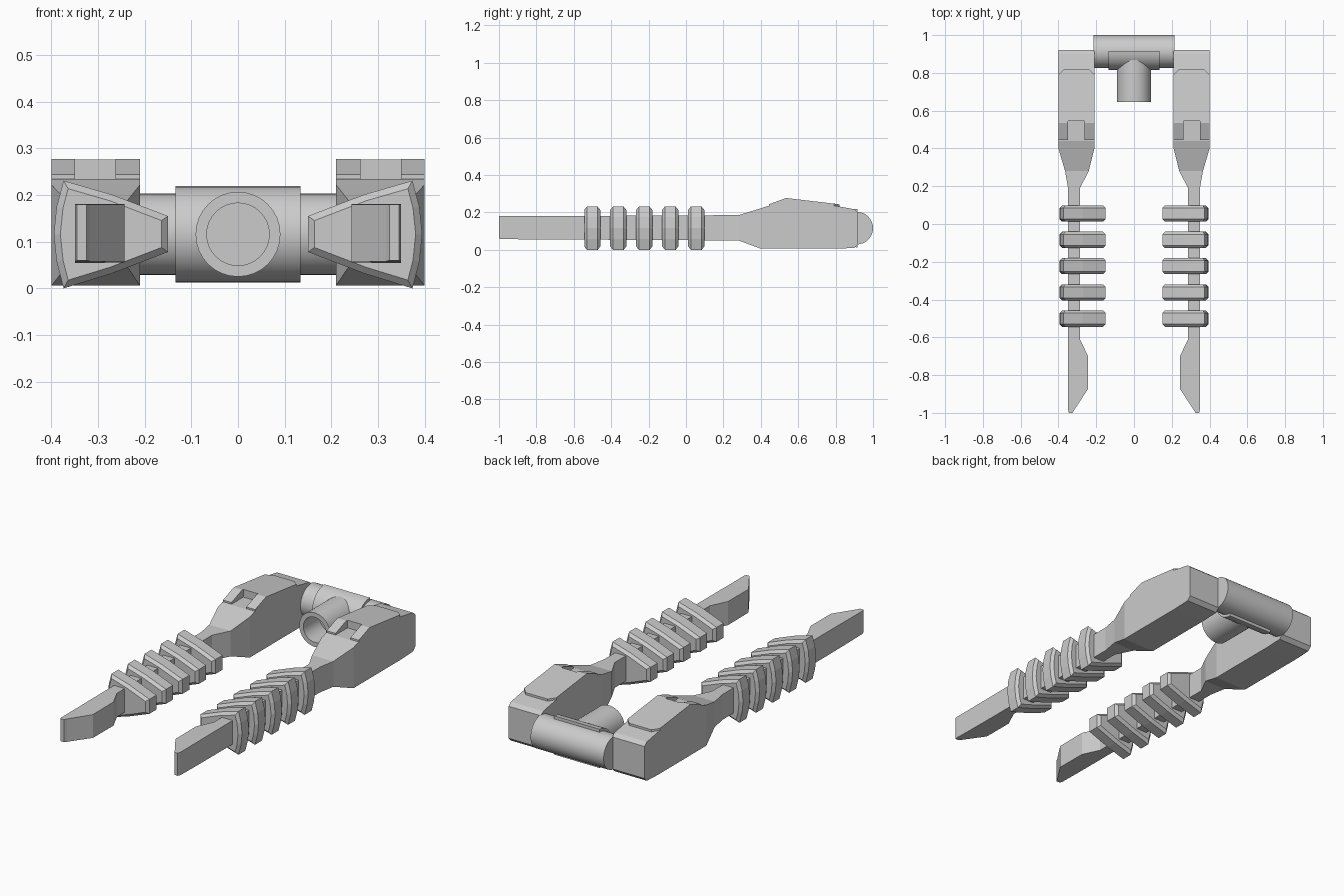
import bpy, bmesh, math
from mathutils import Vector

if "Cube" in bpy.data.objects:
    bpy.data.objects.remove(bpy.data.objects["Cube"])

ZC = 0.116  # common axis height


def finish(name, bm, smooth=False, mirror=False):
    bmesh.ops.remove_doubles(bm, verts=bm.verts, dist=1e-5)
    bmesh.ops.recalc_face_normals(bm, faces=bm.faces)
    me = bpy.data.meshes.new(name)
    bm.to_mesh(me)
    bm.free()
    ob = bpy.data.objects.new(name, me)
    bpy.context.collection.objects.link(ob)
    if smooth:
        bpy.ops.object.select_all(action='DESELECT')
        ob.select_set(True)
        bpy.context.view_layer.objects.active = ob
        bpy.ops.object.shade_smooth_by_angle(angle=math.radians(30))
    if mirror:
        ob.modifiers.new("mirror", 'MIRROR')
    return ob


def loft(sections):
    """Rectangular sections (y, x0, x1, z0, z1) joined along y."""
    bm = bmesh.new()
    rings = [[bm.verts.new(p) for p in ((a, y, c), (b, y, c), (b, y, d), (a, y, d))]
             for y, a, b, c, d in sections]
    for r, s in zip(rings, rings[1:]):
        for i in range(4):
            j = (i + 1) % 4
            bm.faces.new((r[i], r[j], s[j], s[i]))
    bm.faces.new(rings[0])
    bm.faces.new(rings[-1])
    return bm


def prism(points, direction):
    """Closed outline extruded along a vector."""
    bm = bmesh.new()
    f = bm.faces.new([bm.verts.new(p) for p in points])
    res = bmesh.ops.extrude_face_region(bm, geom=[f], use_keep_orig=True)
    vs = [g for g in res["geom"] if isinstance(g, bmesh.types.BMVert)]
    bmesh.ops.translate(bm, verts=vs, vec=Vector(direction))
    return bm


def arc(r, cy, start, end, n, x):
    return [(x, cy + r * math.cos(math.radians(start + (end - start) * i / n)),
             ZC + r * math.sin(math.radians(start + (end - start) * i / n)))
            for i in range(n + 1)]


# Arm: housing at the back, taper, thin rod and blade tip
finish("arm", loft([
    (0.92, 0.21, 0.40, 0.03, 0.20),
    (0.90, 0.21, 0.40, 0.010, 0.217),
    (0.80, 0.21, 0.40, 0.006, 0.235),
    (0.44, 0.21, 0.40, 0.006, 0.235),
    (0.40, 0.21, 0.40, 0.006, 0.222),
    (0.28, 0.24, 0.365, 0.050, 0.185),
    (0.19, 0.286, 0.349, 0.050, 0.185),
    (-0.61, 0.286, 0.349, 0.055, 0.181),
    (-0.70, 0.243, 0.349, 0.055, 0.181),
    (-0.873, 0.243, 0.349, 0.056, 0.180),
    (-0.985, 0.317, 0.349, 0.058, 0.180),
    (-1.0, 0.325, 0.345, 0.060, 0.180)]), mirror=True)

# Raised cover on the housing, with a notch in its front slope
cover = finish("housing_cover", loft([
    (0.445, 0.21, 0.40, 0.20, 0.244),
    (0.535, 0.21, 0.40, 0.20, 0.277),
    (0.79, 0.21, 0.40, 0.20, 0.247),
    (0.82, 0.24, 0.37, 0.20, 0.243)]))
cutter = finish("notch_cutter", loft([
    (0.40, 0.263, 0.350, 0.15, 0.35),
    (0.545, 0.263, 0.350, 0.15, 0.35)]))
cutter.hide_render = True
cutter.hide_set(True)
notch = cover.modifiers.new("notch", 'BOOLEAN')
notch.operation = 'DIFFERENCE'
notch.object = cutter
notch.solver = 'EXACT'
cover.modifiers.new("mirror", 'MIRROR')

# Five grip fins per arm
FIN = [(0.15, 0.078), (0.15, 0.155), (0.27, 0.201), (0.374, 0.231), (0.389, 0.175),
       (0.395, 0.116), (0.389, 0.058), (0.374, 0.0), (0.27, 0.032)]
for k in range(5):
    y = 0.055 - 0.139 * k
    bm = prism([(px, y - 0.043, pz) for px, pz in FIN], (0, 0.086, 0))
    rim = [e for e in bm.edges if abs(e.verts[0].co.y - e.verts[1].co.y) < 1e-4]
    bmesh.ops.bevel(bm, geom=rim, offset=0.014, segments=1, affect='EDGES')
    finish(f"grip_fin_{k + 1}", bm, mirror=True)

# Hinge bar across the back
finish("hinge_bar", prism(arc(0.0875, 0.9125, 0, 348.75, 31, -0.215), (0.43, 0, 0)), smooth=True)

# Half-round collar on the front of the hinge bar
finish("hinge_collar", prism(arc(0.103, 0.917, 90, 270, 16, -0.134), (0.268, 0, 0)), smooth=True)

# Hollow socket pointing forward
bm = bmesh.new()
prof = [(0, 0.78), (0.067, 0.78), (0.067, 0.645), (0.091, 0.645), (0.091, 0.89), (0, 0.89)]
vs = [bm.verts.new((r, y, ZC)) for r, y in prof]
es = [bm.edges.new(p) for p in zip(vs, vs[1:])]
bmesh.ops.spin(bm, geom=vs + es, cent=(0, 0, ZC), axis=(0, 1, 0),
               angle=math.tau, steps=32, use_duplicate=False)
finish("front_socket", bm, smooth=True)
